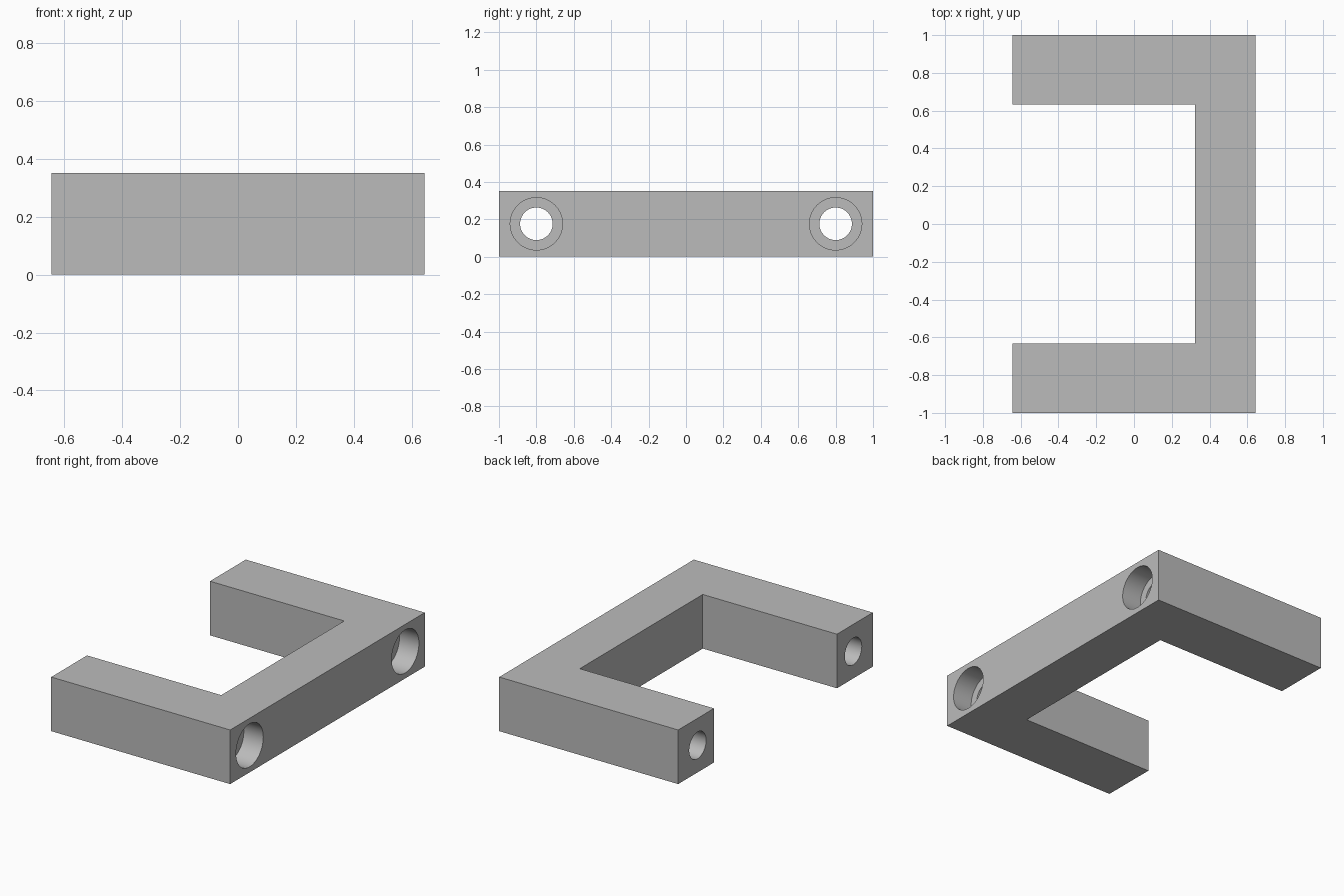
import bpy, bmesh, math
from mathutils import Matrix

cube = bpy.data.objects.get("Cube")
if cube:
    bpy.data.objects.remove(cube, do_unlink=True)

HEIGHT = 0.352
HALF_X = 0.644
INNER_X, INNER_Y = 0.322, 0.632
HOLE_Y = 0.8
BORE_R, SINK_R, SINK_DEPTH = 0.087, 0.14, 0.14

grey = bpy.data.materials.new("plain_grey")
grey.use_nodes = True
colour = (0.5, 0.5, 0.5, 1)
grey.diffuse_color = colour
grey.node_tree.nodes["Principled BSDF"].inputs["Base Color"].default_value = colour


def make_object(name, bm):
    bmesh.ops.recalc_face_normals(bm, faces=bm.faces)
    mesh = bpy.data.meshes.new(name)
    bm.to_mesh(mesh)
    bm.free()
    mesh.materials.append(grey)
    obj = bpy.data.objects.new(name, mesh)
    bpy.context.collection.objects.link(obj)
    return obj


def cut_cylinder(target, name, x0, x1, y, radius):
    """Cut a round hole along x through the target."""
    bm = bmesh.new()
    place = Matrix.Translation(((x0 + x1) / 2, y, HEIGHT / 2)) @ Matrix.Rotation(math.pi / 2, 4, "Y")
    bmesh.ops.create_cone(bm, cap_ends=True, segments=64, radius1=radius,
                          radius2=radius, depth=x1 - x0, matrix=place)
    cutter = make_object(name, bm)
    cutter.hide_render = True
    mod = target.modifiers.new(name, "BOOLEAN")
    mod.operation = "DIFFERENCE"
    mod.solver = "EXACT"
    mod.object = cutter
    bpy.context.view_layer.objects.active = target
    bpy.ops.object.modifier_apply(modifier=name)
    bpy.data.objects.remove(cutter, do_unlink=True)


# U-shaped bracket: extruded outline, half of it mirrored across y
half = [(HALF_X, 1), (-HALF_X, 1), (-HALF_X, INNER_Y), (INNER_X, INNER_Y)]
outline = half + [(x, -y) for x, y in reversed(half)]
bm = bmesh.new()
base = bm.faces.new([bm.verts.new((x, y, 0)) for x, y in outline])
top = bmesh.ops.extrude_face_region(bm, geom=[base], use_keep_orig=True)["geom"]
bmesh.ops.translate(bm, vec=(0, 0, HEIGHT),
                    verts=[v for v in top if isinstance(v, bmesh.types.BMVert)])
bracket = make_object("bracket", bm)

# Counterbored screw holes running the length of each arm
for side in (-1, 1):
    cut_cylinder(bracket, "bore_cutter", -1, 1, side * HOLE_Y, BORE_R)
    cut_cylinder(bracket, "counterbore_cutter", HALF_X - SINK_DEPTH, 1, side * HOLE_Y, SINK_R)

# Smooth hole walls, crisp edges
for obj in bpy.context.selected_objects:
    obj.select_set(False)
bracket.select_set(True)
bpy.context.view_layer.objects.active = bracket
bpy.ops.object.shade_smooth_by_angle(angle=math.radians(30))
